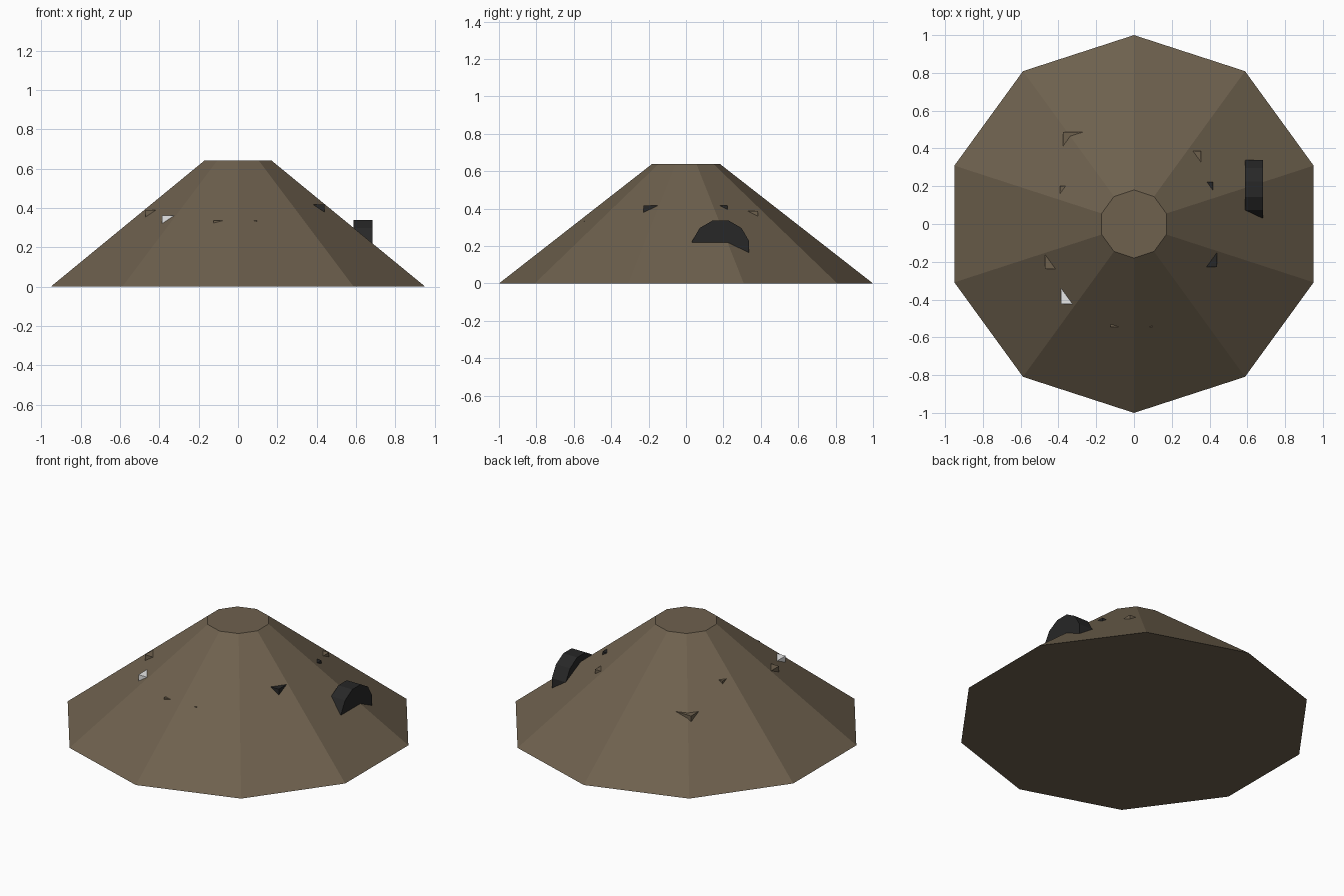
import bpy
import bmesh
from math import cos, sin, tau, pi
from mathutils import Matrix, Vector

cube = bpy.data.objects.get("Cube")
if cube:
    bpy.data.objects.remove(cube, do_unlink=True)


def make_material(name, rgb):
    mat = bpy.data.materials.new(name)
    mat.use_nodes = True
    mat.diffuse_color = (*rgb, 1)
    mat.node_tree.nodes["Principled BSDF"].inputs["Base Color"].default_value = (*rgb, 1)
    return mat


dirt = make_material("brown dirt", (0.156, 0.119, 0.076))
rubber = make_material("black rubber", (0.02, 0.02, 0.02))
pale = make_material("white scrap", (0.8, 0.8, 0.8))


def add_object(name, bm, mat, matrix=Matrix()):
    bmesh.ops.recalc_face_normals(bm, faces=bm.faces)
    mesh = bpy.data.meshes.new(name)
    bm.to_mesh(mesh)
    bm.free()
    mesh.materials.append(mat)
    obj = bpy.data.objects.new(name, mesh)
    obj.matrix_world = matrix
    bpy.context.collection.objects.link(obj)
    return obj


def frustum(sides, low_radius, high_radius, height, start):
    """Closed flat-sided drum standing on z = 0."""
    bm = bmesh.new()
    angles = [start + tau * i / sides for i in range(sides)]
    low, high = [[bm.verts.new((r * cos(a), r * sin(a), z)) for a in angles]
                 for r, z in ((low_radius, 0), (high_radius, height))]
    bm.faces.new(low)
    bm.faces.new(high)
    for i in range(sides):
        j = (i + 1) % sides
        bm.faces.new((low[i], low[j], high[j], high[i]))
    return bm


def chunk(name, corner, mat, size=0.16):
    """Half-buried cube, placed by its exposed upper outer corner."""
    x, y, z = corner
    inward = Vector((-1 if x > 0 else 1, -1 if y > 0 else 1, -1))
    bm = bmesh.new()
    bmesh.ops.create_cube(bm, size=size)
    add_object(name, bm, mat, Matrix.Translation(Vector(corner) + inward * size / 2))


# Ten-sided mound with a flat top
add_object("dirt_mound", frustum(10, 1, 0.18, 0.64, pi / 2), dirt)

# Wheel half sunk in the left slope, axle along x
wheel_place = Matrix.Translation((0.587, 0.185, 0.185)) @ Matrix.Rotation(pi / 2, 4, 'Y')
add_object("buried_tyre", frustum(12, 0.158, 0.158, 0.096, pi / 12), rubber, wheel_place)

# Debris poking out of the slopes
chunk("back_right_clod", (-0.376, 0.487, 0.332), dirt)
chunk("upper_right_clod", (-0.391, 0.2, 0.443), dirt)
chunk("right_clod", (-0.471, -0.238, 0.39), dirt)
chunk("back_left_clod", (0.354, 0.386, 0.387), dirt)
chunk("front_right_clod", (-0.125, -0.546, 0.335), dirt)
chunk("front_left_clod", (0.097, -0.545, 0.335), dirt)
chunk("back_rubber_scrap", (0.418, 0.222, 0.417), rubber)
chunk("front_rubber_scrap", (0.439, -0.228, 0.416), rubber)
chunk("white_scrap", (-0.386, -0.423, 0.36), pale)
